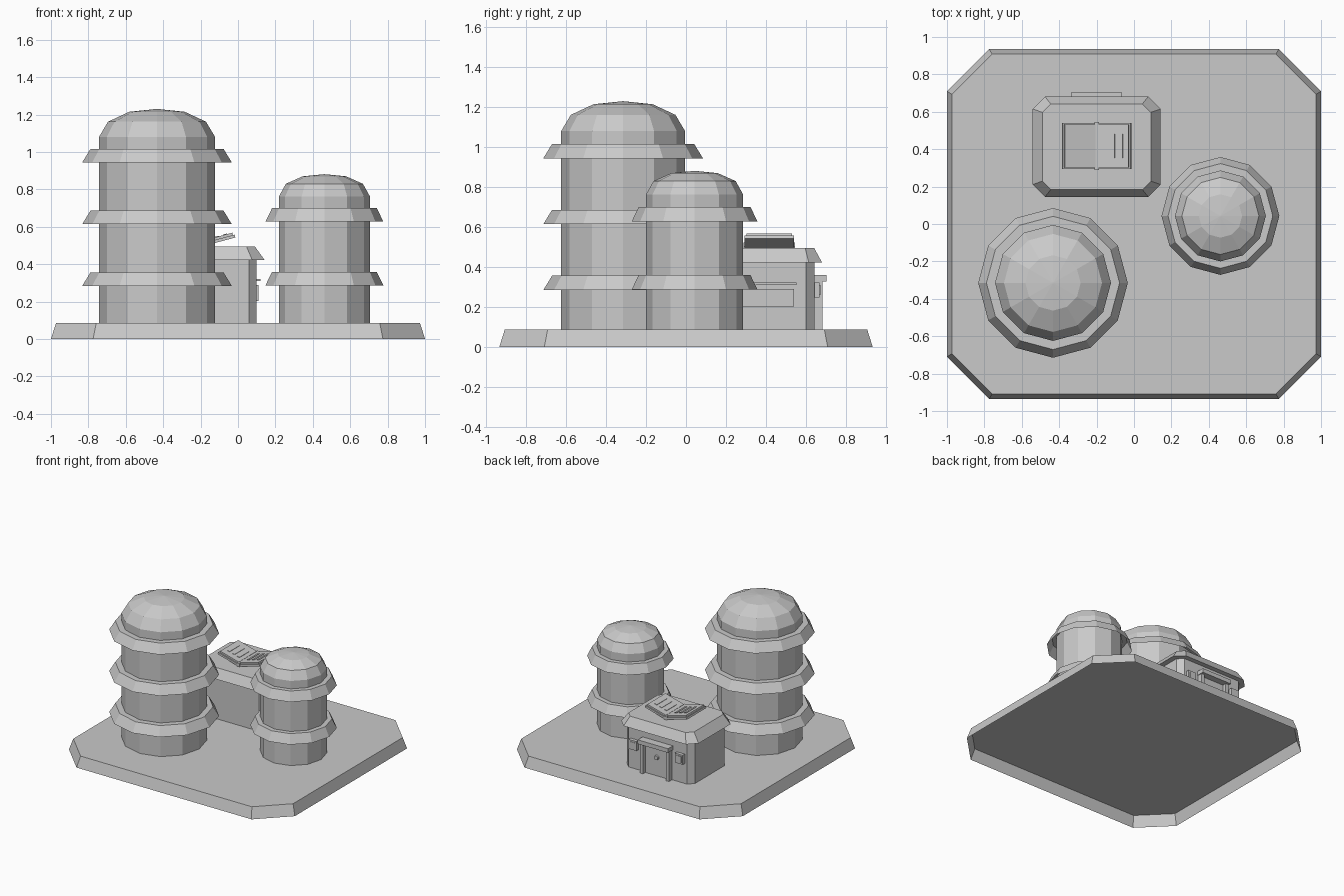
import bpy
import bmesh
from math import cos, sin, pi, radians
from mathutils import Matrix, Vector

cube = bpy.data.objects.get("Cube")
if cube:
    bpy.data.objects.remove(cube, do_unlink=True)

# One plain grey for the whole model
GREY = (0.588, 0.588, 0.588, 1)
grey = bpy.data.materials.new("plain_grey")
grey.use_nodes = True
grey.diffuse_color = GREY
shader = next(n for n in grey.node_tree.nodes if n.type == "BSDF_PRINCIPLED")
shader.inputs["Base Color"].default_value = GREY


def finish(name, bm):
    mesh = bpy.data.meshes.new(name)
    bm.to_mesh(mesh)
    bm.free()
    mesh.materials.append(grey)
    obj = bpy.data.objects.new(name, mesh)
    bpy.context.collection.objects.link(obj)
    return obj


def loft(name, rings, bottom=False, top=True):
    """Join equal rings of points from bottom to top, with optional caps."""
    bm = bmesh.new()
    loops = [[bm.verts.new(p) for p in ring] for ring in rings]
    n = len(loops[0])
    for low, high in zip(loops, loops[1:]):
        for i in range(n):
            j = (i + 1) % n
            bm.faces.new((low[i], low[j], high[j], high[i]))
    if bottom:
        bm.faces.new(loops[0][::-1])
    if top:
        bm.faces.new(loops[-1])
    return finish(name, bm)


def octagon(cx, cy, hx, hy, cut, z):
    """Rectangle with cut corners."""
    pts = []
    for sx, sy in ((1, 1), (-1, 1), (-1, -1), (1, -1)):
        a = (cx + sx * hx, cy + sy * (hy - cut), z)
        b = (cx + sx * (hx - cut), cy + sy * hy, z)
        pts += [a, b] if sx * sy > 0 else [b, a]
    return pts


def circle(cx, cy, r, z, n=12):
    return [(cx + r * cos(2 * pi * i / n), cy + r * sin(2 * pi * i / n), z)
            for i in range(n)]


def box(name, centre, size, frame=Matrix.Identity(4)):
    bm = bmesh.new()
    bmesh.ops.create_cube(bm, size=1, matrix=frame @ Matrix.Translation(centre)
                          @ Matrix.Diagonal(Vector(size).to_4d()))
    return finish(name, bm)


# Ground slab, hollow underneath
FLOOR = 0.086
loft("ground_slab", [octagon(0, 0, 1, 0.935, 0.225, 0),
                     octagon(0, 0, 0.973, 0.908, 0.215, FLOOR)])


# Domed towers with flared skirts that are open below
def tower(name, x, y, r, shoulder, dome, band_r, band_top, bands):
    levels = [(r, FLOOR), (r, shoulder)] + dome
    loft(name, [circle(x, y, rad, z) for rad, z in levels])
    for i, z in enumerate(bands):
        loft(f"{name}_band_{i + 1}",
             [circle(x, y, rad, h) for rad, h in
              ((band_r, z), (band_top, z + 0.072), (r, z + 0.072))], top=False)


tower("large_tower", -0.433, -0.315, 0.31, 1.081,
      [(0.262, 1.162), (0.148, 1.215), (0.004, 1.23)],
      0.4, 0.356, (0.284, 0.614, 0.944))
tower("small_tower", 0.462, 0.043, 0.243, 0.763,
      [(0.206, 0.83), (0.116, 0.87), (0.004, 0.881)],
      0.315, 0.28, (0.287, 0.628))

# Hut with an overhanging bevelled roof
HX, HY = -0.2, 0.413
BACK = HY + 0.23
loft("hut_walls", [octagon(HX, HY, 0.3, 0.23, 0.042, z) for z in (FLOOR, 0.44)], top=False)
loft("hut_roof", [octagon(HX, HY, 0.342, 0.268, 0.066, 0.423),
                  octagon(HX, HY, 0.29, 0.229, 0.045, 0.495)], bottom=True)

# Back doorway, knob and small windows
box("door", (HX, BACK, 0.207), (0.21, 0.02, 0.24))
box("door_lintel", (HX, BACK + 0.029, 0.343), (0.268, 0.066, 0.033))
for side, s in (("left", 1), ("right", -1)):
    box(f"door_post_{side}", (HX + s * 0.115, BACK + 0.016, 0.212), (0.026, 0.05, 0.25))
    box(f"back_window_{side}", (HX + s * 0.205, BACK + 0.01, 0.284), (0.07, 0.034, 0.075))
    box(f"back_window_pane_{side}", (HX + s * 0.205, BACK + 0.028, 0.284),
        (0.045, 0.004, 0.05))
bm = bmesh.new()
bmesh.ops.create_cone(bm, cap_ends=True, segments=10, radius1=0.02, radius2=0.017, depth=0.016,
                      matrix=Matrix.Translation((HX, BACK + 0.015, 0.235))
                      @ Matrix.Rotation(radians(-90), 4, "X"))
finish("door_knob", bm)

# Side window with a thin ledge above
box("side_window", (HX + 0.3, 0.41, 0.246), (0.02, 0.262, 0.087))
box("side_window_ledge", (HX + 0.305, 0.415, 0.316), (0.03, 0.275, 0.011))

# Open book on the roof: two tilted leaves and a spine
box("book_spine", (HX, 0.417, 0.507), (0.024, 0.258, 0.03))
for side, s in (("left", 1), ("right", -1)):
    frame = (Matrix.Translation((HX + s * 0.092, 0.417, 0.53))
             @ Matrix.Rotation(radians(-15 * s), 4, "Y"))
    box(f"book_cover_{side}", (0, 0, -0.004), (0.188, 0.247, 0.016), frame)
    box(f"book_page_{side}", (0, 0, 0.01), (0.17, 0.229, 0.014), frame)
    for k in (-1, 0, 1):
        box(f"book_line_{side}_{k + 2}", (k * 0.045, 0, 0.018), (0.02, 0.13, 0.005), frame)
